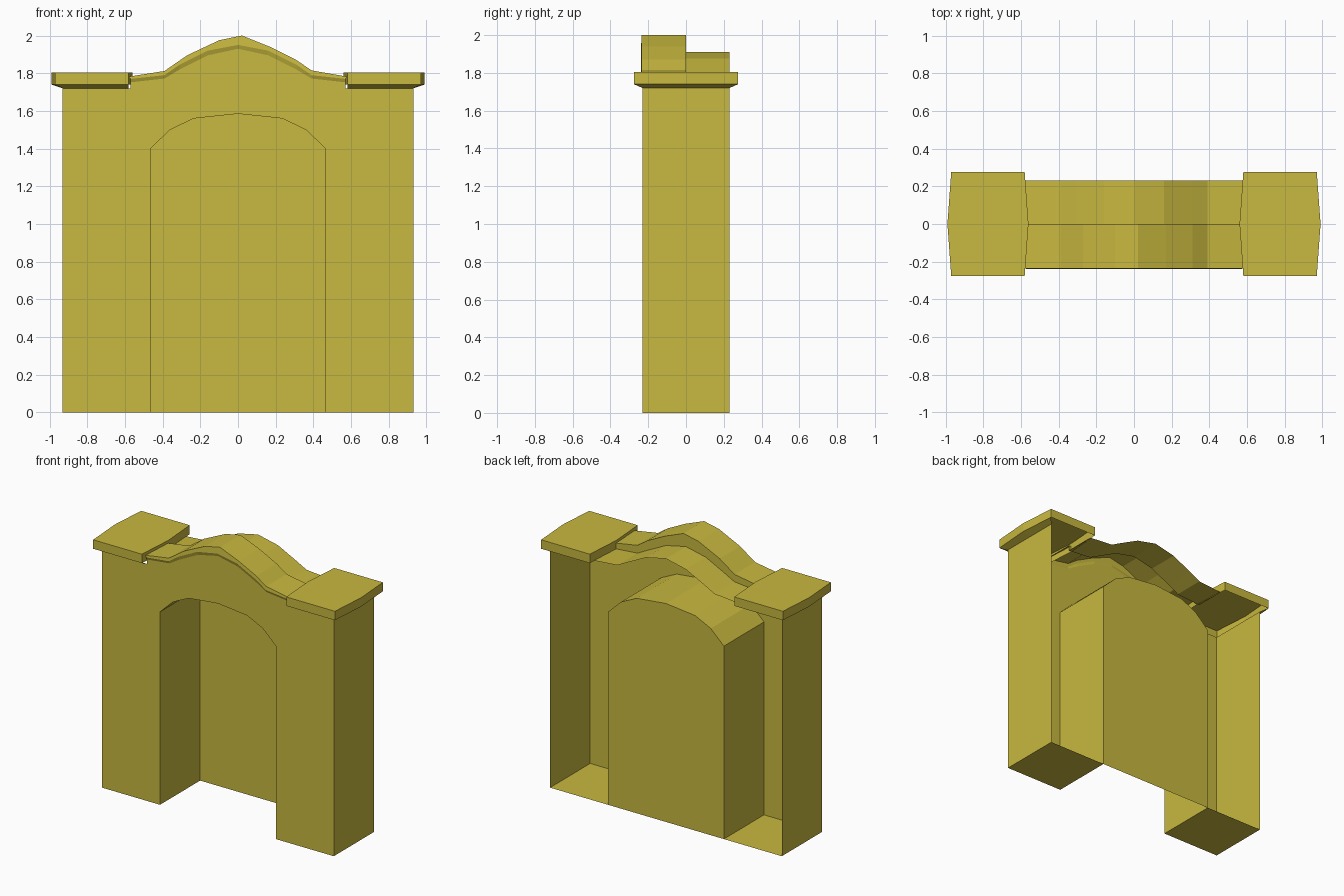
import bpy

if "Cube" in bpy.data.objects:
    bpy.data.objects.remove(bpy.data.objects["Cube"])

W, D = 0.93, 0.23          # half width, half depth of the gate
mat = bpy.data.materials.new("yellow")
mat.diffuse_color = (0.58, 0.48, 0.05, 1)
mat.use_nodes = True
mat.node_tree.nodes["Principled BSDF"].inputs["Base Color"].default_value = mat.diffuse_color


def make(name, verts, faces):
    me = bpy.data.meshes.new(name)
    me.from_pydata(verts, [], faces)
    me.update()
    ob = bpy.data.objects.new(name, me)
    me.materials.append(mat)
    bpy.context.collection.objects.link(ob)
    return ob


def both(half):
    """Profile given from the centre outward to +x, mirrored into a full run."""
    return [(-x, z) for x, z in reversed(half[1:])] + half


def loft(name, rows):
    """Quads between equally long rows of points."""
    n = len(rows[0])
    faces = [(r * n + i, r * n + i + 1, (r + 1) * n + i + 1, (r + 1) * n + i)
             for r in range(len(rows) - 1) for i in range(n - 1)]
    return make(name, [p for row in rows for p in row], faces)


def at(profile, y, dz=0.0):
    return [(x, y, z + dz) for x, z in profile]


# Arch and roof profiles
arch = both([(0, 1.585), (.235, 1.56), (.36, 1.50), (.465, 1.40), (.465, 0)])
wall_top = both([(0, 1.93), (.16, 1.895), (.31, 1.82), (.39, 1.772), (.57, 1.752)])
lip = both([(0, 1.95), (.16, 1.92), (.31, 1.845), (.39, 1.79), (.57, 1.77)])
roof = [(-.58, 1.782), (-.39, 1.812), (-.27, 1.895), (-.1, 1.975), (.02, 2.0),
        (.17, 1.94), (.31, 1.87), (.39, 1.815), (.58, 1.782)]
low_roof = both([(0, 1.91), (.16, 1.875), (.31, 1.80), (.39, 1.758), (.58, 1.742)])

# Front wall with arched opening
outline = [(W, 0), (W, 1.72), (.57, 1.72)] + wall_top[::-1] + [(-.57, 1.72), (-W, 1.72), (-W, 0)]
front = at(outline + arch, -D)
make("front_wall", front, [tuple(range(len(front)))])

# Niche: sides and ceiling, closed by a back panel
loft("niche_lining", [at(arch, -D), at(arch, D)])
make("niche_back", at(arch, D), [tuple(range(len(arch)))])

# Roof: thin front lip, high front half, step, low rear half
loft("roof_lip", [at(wall_top, -D), at(lip, -D - .008)])
strip = at(lip, -D - .008) + at(roof, -D - .005)[::-1]
make("roof_front", strip, [tuple(range(len(strip)))])
loft("roof_high", [at(roof, -D - .005), at(roof, 0)])
step = at(roof, 0) + at(low_roof, 0)[::-1]
make("roof_step", step, [tuple(range(len(step)))])
loft("roof_low", [at(low_roof, 0), at(low_roof, D)])

for s, side in ((1, "right"), (-1, "left")):
    # Outer side wall and pier base
    make("side_wall_" + side,
         [(s * W, -D, 0), (s * W, D, 0), (s * W, D, 1.72), (s * W, -D, 1.72)], [(0, 1, 2, 3)])
    make("pier_base_" + side,
         [(s * .465, -D, 0), (s * W, -D, 0), (s * W, D, 0), (s * .465, D, 0)], [(0, 1, 2, 3)])

    # Six-sided cap, open beneath with a sloped ledge to the walls
    hexa = [(.58, -.275), (.97, -.275), (.99, 0), (.97, .275), (.58, .275), (.56, 0)]
    verts = [(s * x, y, z) for z in (1.74, 1.805) for x, y in hexa]
    verts += [(s * x, y, 1.72) for x, y in ((.58, -D), (W, -D), (W, 0), (W, D))]
    faces = [(i, (i + 1) % 6, (i + 1) % 6 + 6, i + 6) for i in range(6)]
    faces += [tuple(range(6, 12))]
    faces += [(i, i + 1, i + 13, i + 12) for i in range(3)]
    make("pier_cap_" + side, verts, faces)
